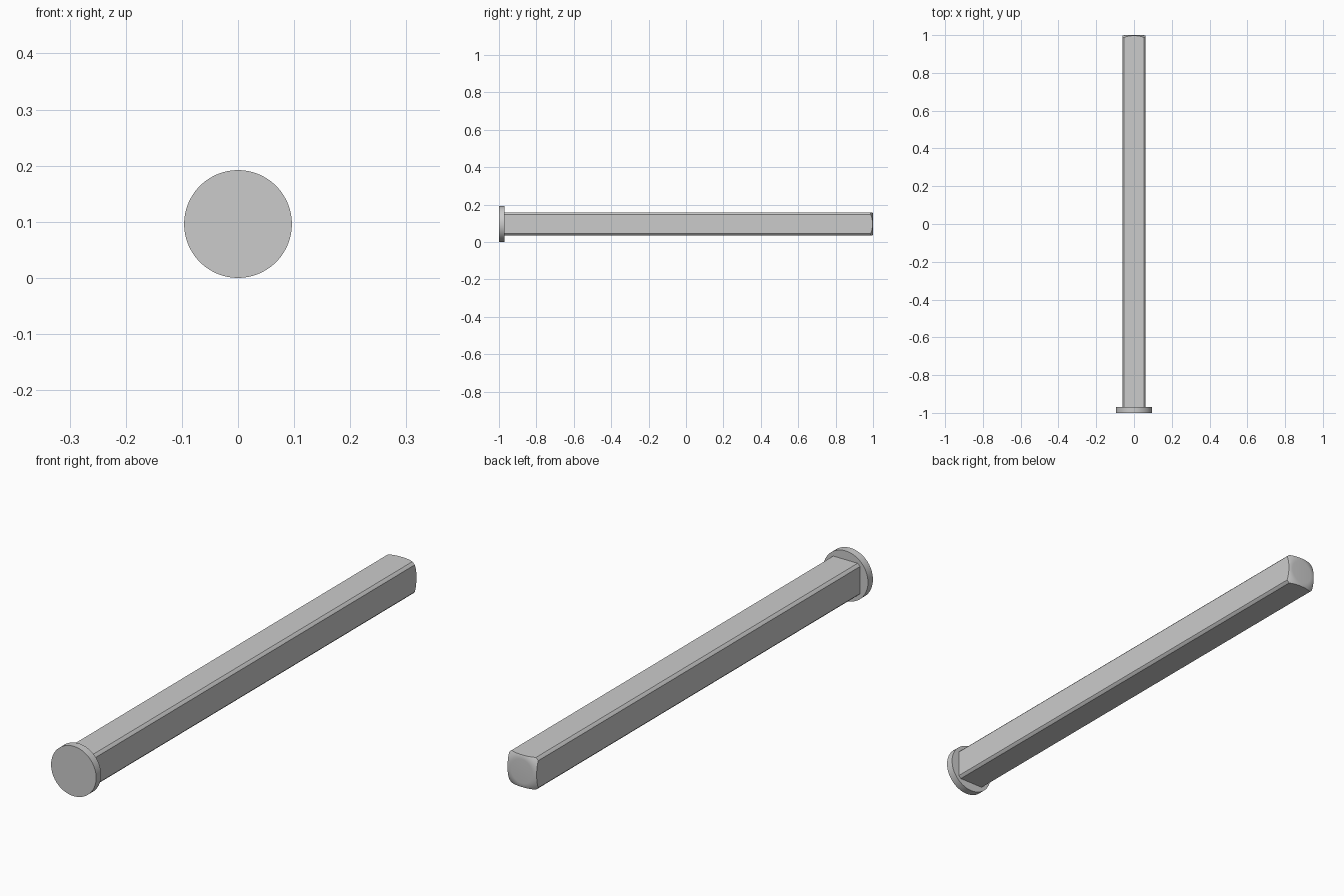
import bpy, bmesh, math
from mathutils import Matrix

if "Cube" in bpy.data.objects:
    bpy.data.objects.remove(bpy.data.objects["Cube"])

CZ = 0.096          # height of the pin axis


def lathe(name, profile, segments=96):
    """Revolve (radius, y) points around the pin axis."""
    bm = bmesh.new()
    rings = []
    for r, y in profile:
        if r == 0:
            rings.append([bm.verts.new((0, y, CZ))])
        else:
            rings.append([bm.verts.new((r * math.cos(2 * math.pi * i / segments), y,
                                        CZ + r * math.sin(2 * math.pi * i / segments)))
                          for i in range(segments)])
    for a, b in zip(rings, rings[1:]):
        for i in range(segments):
            j = (i + 1) % segments
            quad = [a[i % len(a)], a[j % len(a)], b[j % len(b)], b[i % len(b)]]
            bm.faces.new(list(dict.fromkeys(quad)))
    bmesh.ops.recalc_face_normals(bm, faces=bm.faces)
    mesh = bpy.data.meshes.new(name)
    bm.to_mesh(mesh)
    bm.free()
    obj = bpy.data.objects.new(name, mesh)
    bpy.context.collection.objects.link(obj)
    return obj


def smooth(obj):
    bpy.ops.object.select_all(action='DESELECT')
    obj.select_set(True)
    bpy.context.view_layer.objects.active = obj
    bpy.ops.object.shade_smooth_by_angle(angle=math.radians(25))


# Round flat head
head = lathe("head", [(0, -1), (0.096, -1), (0.096, -0.97), (0, -0.97)])

# Round bar with softened tip, milled square below
R, FLAT, DROP = 0.081, 0.046, 0.013
tip = [(FLAT + (R - FLAT) * t, 1 - DROP * t * t) for t in (1, 0.8, 0.6, 0.4, 0.2, 0)]
shank = lathe("square_shank", [(0, -0.98), (R, -0.98)] + tip + [(0, 1)])

# Square cutter that leaves four flats with narrow rounded corners
bpy.ops.mesh.primitive_cube_add(size=1, location=(0, 0, CZ))
cutter = bpy.context.object
cutter.name = "square_cutter"
cutter.data.transform(Matrix.Diagonal((0.124, 2.2, 0.124, 1)))
cutter.hide_render = True

mod = shank.modifiers.new("square", 'BOOLEAN')
mod.operation = 'INTERSECT'
mod.solver = 'EXACT'
mod.object = cutter
bpy.ops.object.select_all(action='DESELECT')
shank.select_set(True)
bpy.context.view_layer.objects.active = shank
bpy.ops.object.modifier_apply(modifier=mod.name)
bpy.data.objects.remove(cutter)

for part in (head, shank):
    smooth(part)
